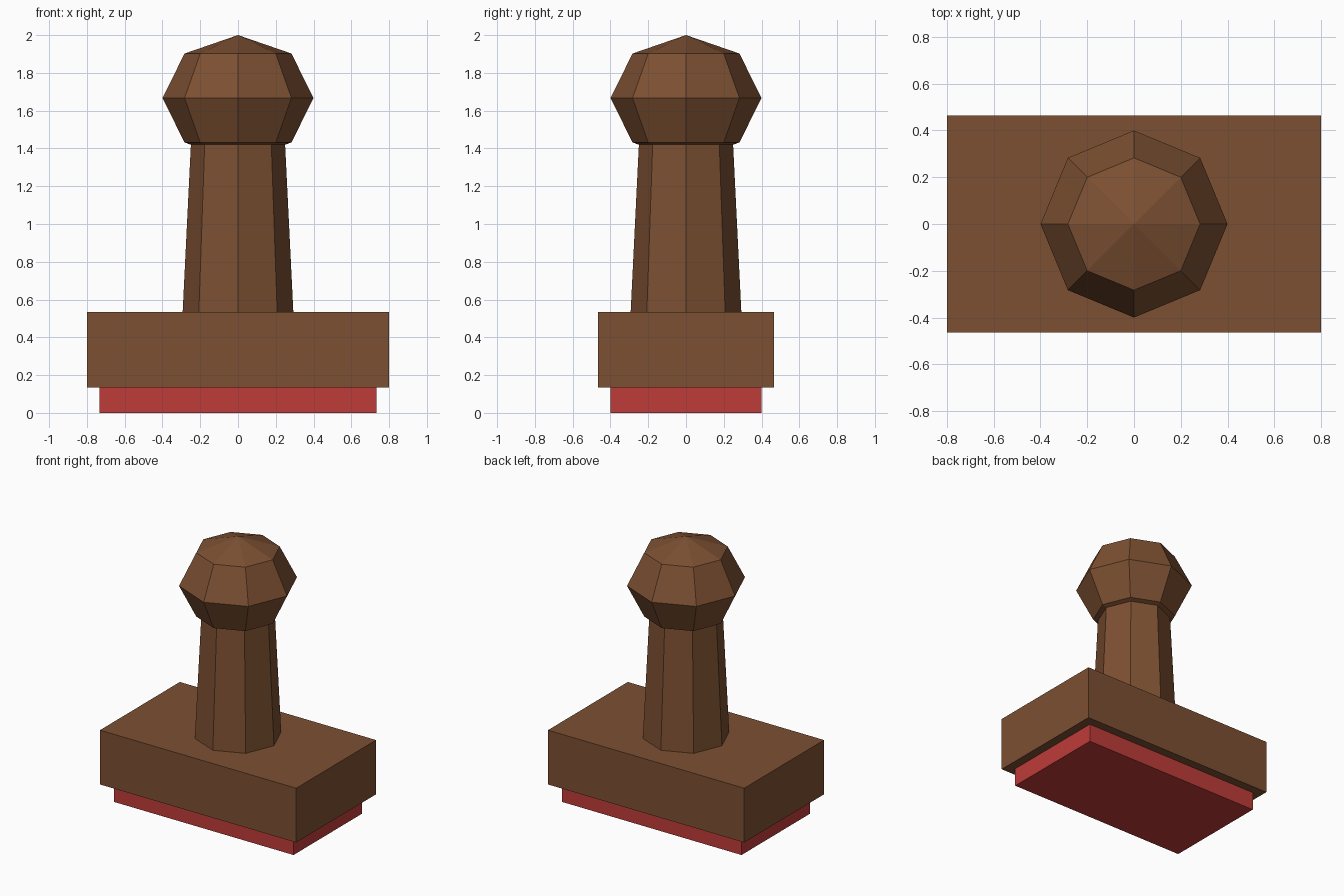
import bpy
import bmesh
from mathutils import Matrix

if "Cube" in bpy.data.objects:
    bpy.data.objects.remove(bpy.data.objects["Cube"])


def material(name, rgb):
    mat = bpy.data.materials.new(name)
    mat.diffuse_color = (*rgb, 1.0)
    mat.use_nodes = True
    mat.node_tree.nodes["Principled BSDF"].inputs["Base Color"].default_value = mat.diffuse_color
    return mat


brown = material("brown wood", (0.202, 0.080, 0.032))
red = material("red rubber", (0.515, 0.045, 0.040))


def add_part(name, bm, mat):
    mesh = bpy.data.meshes.new(name)
    bm.to_mesh(mesh)
    bm.free()
    mesh.materials.append(mat)
    obj = bpy.data.objects.new(name, mesh)
    bpy.context.collection.objects.link(obj)
    return obj


def block(name, half_x, half_y, z0, z1, mat):
    bm = bmesh.new()
    size = Matrix.Diagonal((2 * half_x, 2 * half_y, z1 - z0, 1))
    bmesh.ops.create_cube(bm, size=1, matrix=Matrix.Translation((0, 0, (z0 + z1) / 2)) @ size)
    return add_part(name, bm, mat)


# Rubber pad and wooden block
block("stamp_pad", 0.733, 0.40, 0.0, 0.135, red)
block("stamp_block", 0.80, 0.465, 0.135, 0.535, brown)

# Tapered eight-sided handle, its top sunk into the knob
bm = bmesh.new()
bmesh.ops.create_cone(bm, cap_ends=True, segments=8, radius1=0.293, radius2=0.247, depth=0.935,
                      matrix=Matrix.Translation((0, 0, 1.0025)))
add_part("handle", bm, brown)

# Low-poly knob, slightly flattened
bm = bmesh.new()
bmesh.ops.create_uvsphere(bm, u_segments=8, v_segments=4, radius=1,
                          matrix=Matrix.Translation((0, 0, 1.667)) @ Matrix.Diagonal((0.4, 0.4, 0.333, 1)))
add_part("knob", bm, brown)
